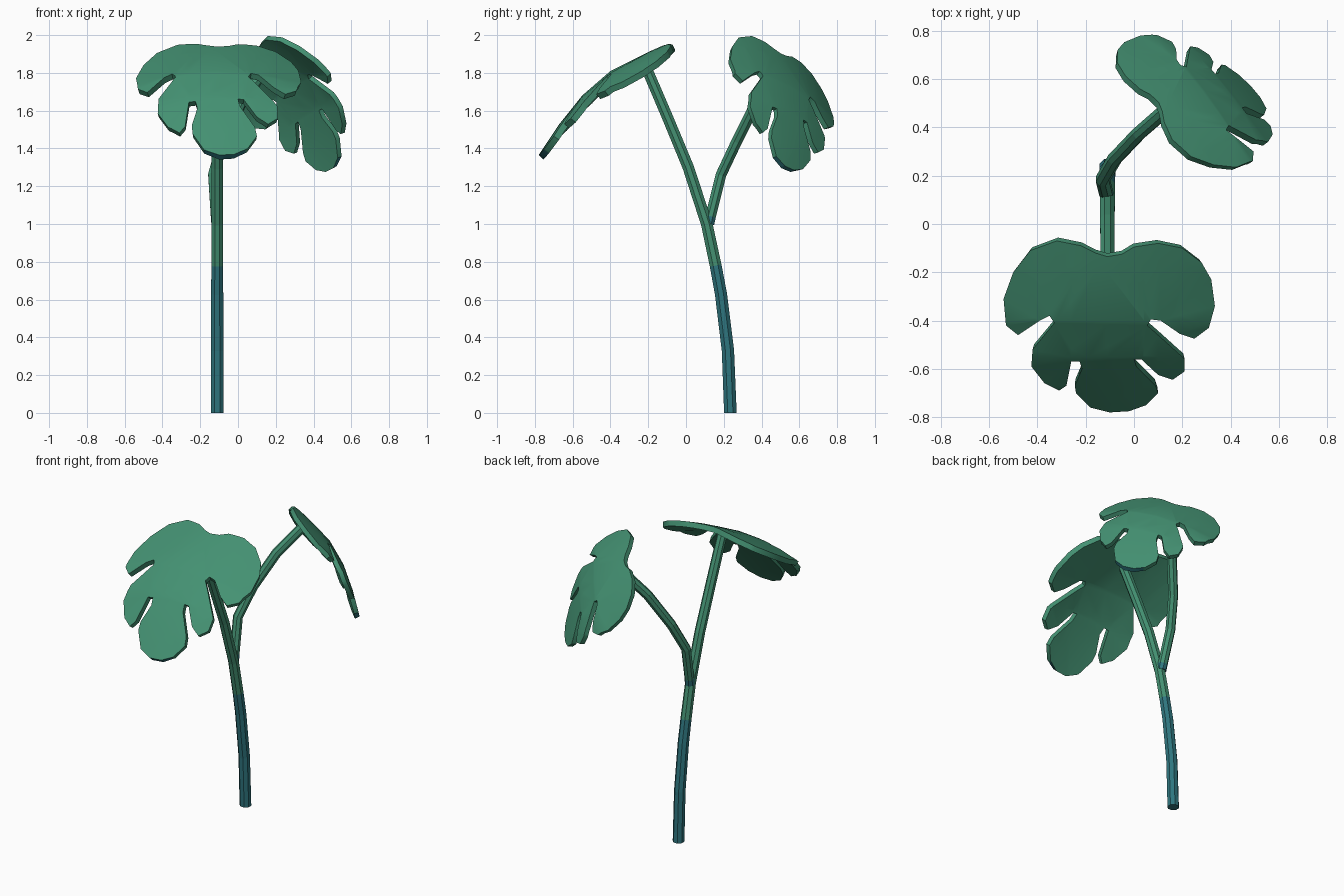
import bpy, bmesh, math
from mathutils import Vector, Matrix

if "Cube" in bpy.data.objects:
    bpy.data.objects.remove(bpy.data.objects["Cube"])


def material(name, rgb):
    m = bpy.data.materials.new(name)
    m.diffuse_color = (*rgb, 1)
    m.use_nodes = True
    m.node_tree.nodes["Principled BSDF"].inputs["Base Color"].default_value = m.diffuse_color
    return m


GREEN = material("leaf green", (0.058, 0.285, 0.17))
TEAL = material("stem teal", (0.028, 0.18, 0.21))


def finish(bm, name, teal_rule, smooth):
    bmesh.ops.recalc_face_normals(bm, faces=bm.faces)
    bm.normal_update()
    for f in bm.faces:
        f.material_index = 1 if teal_rule(f) else 0
    mesh = bpy.data.meshes.new(name)
    bm.to_mesh(mesh)
    bm.free()
    mesh.materials.append(GREEN)
    mesh.materials.append(TEAL)
    ob = bpy.data.objects.new(name, mesh)
    bpy.context.collection.objects.link(ob)
    if smooth:
        bpy.ops.object.select_all(action='DESELECT')
        ob.select_set(True)
        bpy.context.view_layer.objects.active = ob
        bpy.ops.object.shade_smooth_by_angle(angle=math.radians(35))
    return ob


def tube(name, path, r0, r1, teal_below, sides=8):
    """Faceted tube swept along a path, tapering from r0 to r1."""
    pts = [Vector(p) for p in path]
    bm = bmesh.new()
    rings = []
    for i, p in enumerate(pts):
        t = (pts[min(i + 1, len(pts) - 1)] - pts[max(i - 1, 0)]).normalized()
        if i == 0 and p.z == 0:
            t = Vector((0, 0, 1))
        v = t.cross(Vector((1, 0, 0))).normalized()
        u = v.cross(t)
        r = r0 + (r1 - r0) * i / (len(pts) - 1)
        angles = [2 * math.pi * (k + 0.5) / sides for k in range(sides)]
        rings.append([bm.verts.new(p + r * (u * math.cos(a) + v * math.sin(a)))
                      for a in angles])
    for a, b in zip(rings, rings[1:]):
        for k in range(sides):
            n = (k + 1) % sides
            bm.faces.new((a[k], a[n], b[n], b[k]))
    bm.faces.new(rings[0])
    bm.faces.new(rings[-1])
    return finish(bm, name, lambda f: f.calc_center_median().z < teal_below, False)


# Lobed leaf outline seen from above
OUTLINE = [
    (-.11, -.135), (-.05, -.125), (0, -.095), (.1, -.08), (.2, -.1), (.28, -.16),
    (.32, -.23), (.335, -.34), (.31, -.43), (.25, -.475), (.19, -.455), (.11, -.4),
    (.07, -.395), (.055, -.42), (.1, -.46), (.21, -.56), (.21, -.61), (.16, -.645),
    (.1, -.625), (.03, -.56), (0, -.56), (.01, -.59), (.09, -.67), (.1, -.7),
    (.05, -.75), (-.02, -.775), (-.1, -.78), (-.18, -.76), (-.24, -.7), (-.245, -.67),
    (-.215, -.6), (-.225, -.57), (-.26, -.57), (-.28, -.67), (-.31, -.69),
    (-.37, -.66), (-.425, -.59), (-.42, -.52), (-.33, -.41), (-.35, -.38),
    (-.39, -.4), (-.48, -.46), (-.53, -.42), (-.54, -.31), (-.5, -.2),
    (-.43, -.11), (-.32, -.07), (-.22, -.09), (-.16, -.12)]
# Droop of the midrib: y, z
MIDRIB = [(0, 2.0), (-.2, 1.91), (-.4, 1.81), (-.55, 1.68), (-.67, 1.53), (-.8, 1.335)]


def leaf_height(x, y):
    z = MIDRIB[-1][1]
    for (ya, za), (yb, zb) in zip(MIDRIB, MIDRIB[1:]):
        if yb <= y <= ya:
            z = za + (zb - za) * (y - ya) / (yb - ya)
    return z - 0.45 * (x + 0.11) ** 2


def leaf(name, matrix=Matrix.Identity(4), thickness=0.034):
    bm = bmesh.new()
    face = bm.faces.new([bm.verts.new((x, y, 0)) for x, y in OUTLINE])
    bmesh.ops.triangulate(bm, faces=[face])
    # Cut lines that let the blade bend
    cuts = [((0, y, 0), (0, 1, 0)) for y, _ in MIDRIB[1:-1]]
    cuts += [((-.11 + d, 0, 0), (1, 0, 0)) for d in (-.3, -.15, 0, .15, .3)]
    for co, no in cuts:
        bmesh.ops.bisect_plane(bm, geom=bm.verts[:] + bm.edges[:] + bm.faces[:],
                               plane_co=co, plane_no=no, dist=1e-5)
    for v in bm.verts:
        v.co.z = leaf_height(v.co.x, v.co.y)
    bmesh.ops.recalc_face_normals(bm, faces=bm.faces)
    bm.normal_update()
    # Thicken downwards
    top = set(bm.faces)
    e = 1e-3
    ret = bmesh.ops.extrude_face_region(bm, geom=list(top), use_keep_orig=True)
    for v in [g for g in ret["geom"] if isinstance(g, bmesh.types.BMVert)]:
        x, y = v.co.x, v.co.y
        n = Vector(((leaf_height(x - e, y) - leaf_height(x + e, y)) / (2 * e),
                    (leaf_height(x, y - .05) - leaf_height(x, y + .05)) / .1, 1))
        n.y = min(max(n.y, -1.5), -.45)
        v.co -= n.normalized() * thickness * Vector((0, 0.3, 1)).length / 1.04
    # Teal on the rim around the tip only
    bm.normal_update()
    bm.faces.index_update()
    tip = set()
    flat = Vector((0, -.67, .74))
    for f in bm.faces:
        c = f.calc_center_median()
        if c.y < -.74 and f.normal.length > 0 and abs(f.normal.dot(flat)) < 0.5:
            tip.add(f)
    bm.transform(matrix)
    return finish(bm, name, lambda f: f in tip, True)


# Front leaf, then a smaller turned copy for the back leaf
leaf("front_leaf")


def frame(u, d):
    u = Vector(u).normalized()
    d = Vector(d)
    d = (d - u * d.dot(u)).normalized()
    return Matrix((u, d, u.cross(d))).transposed().to_4x4()


turn = (frame((-.56, .73, -.38), (.567, .04, -.824))
        @ frame((1, 0, 0), (0, -.746, -.666)).inverted())
leaf("back_leaf", Matrix.Translation((.1, .5, 1.905)) @ turn @ Matrix.Scale(.845, 4)
     @ Matrix.Translation((.11, .13, -1.94)))

# Main stem and side branch
tube("main_stem", [(-.11, y, z) for y, z in (
    (.235, 0), (.222, .33), (.185, .63), (.157, .78), (.11, 1.0), (.012, 1.3),
    (-.1, 1.57), (-.222, 1.855))], .036, .031, .78)
tube("side_branch", [(-.113, .122, 1.0), (-.116, .13, 1.04), (-.13, .185, 1.26),
                     (-.08, .27, 1.44), (.02, .375, 1.65), (.135, .475, 1.81)],
     .03, .031, 1.03)
